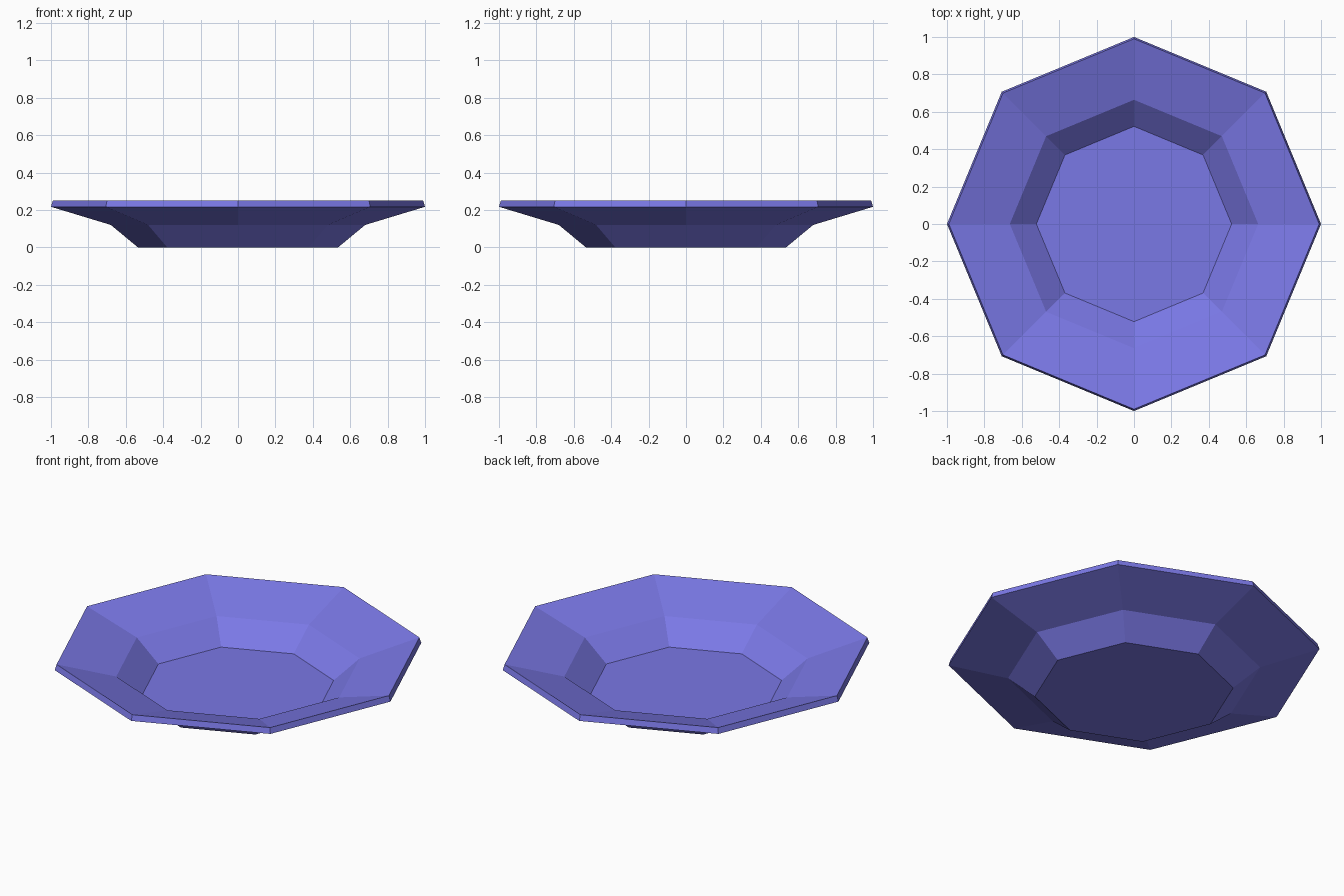
import bpy, bmesh
from math import cos, sin, pi

if "Cube" in bpy.data.objects:
    bpy.data.objects.remove(bpy.data.objects["Cube"])

SIDES = 8

# single periwinkle blue colour
mat = bpy.data.materials.new("periwinkle blue")
mat.diffuse_color = (0.195, 0.188, 0.79, 1.0)
mat.use_nodes = True
mat.node_tree.nodes["Principled BSDF"].inputs["Base Color"].default_value = mat.diffuse_color

# closed profile (radius, height): base, outer wall, rim, inner wall, floor
profile = [(0.535, 0.0), (0.68, 0.12), (1.0, 0.217),
           (0.99, 0.25), (0.664, 0.152), (0.522, 0.033)]

bm = bmesh.new()
rings = [[bm.verts.new((r * cos(2 * pi * i / SIDES), r * sin(2 * pi * i / SIDES), z))
          for i in range(SIDES)] for r, z in profile]

# walls between neighbouring rings
for a, b in zip(rings, rings[1:]):
    for i in range(SIDES):
        j = (i + 1) % SIDES
        bm.faces.new((a[i], a[j], b[j], b[i]))

# underside and inner floor
bm.faces.new(rings[0][::-1])
bm.faces.new(rings[-1])
bmesh.ops.recalc_face_normals(bm, faces=bm.faces)

mesh = bpy.data.meshes.new("plate")
bm.to_mesh(mesh)
bm.free()
mesh.materials.append(mat)
plate = bpy.data.objects.new("plate", mesh)
bpy.context.collection.objects.link(plate)
